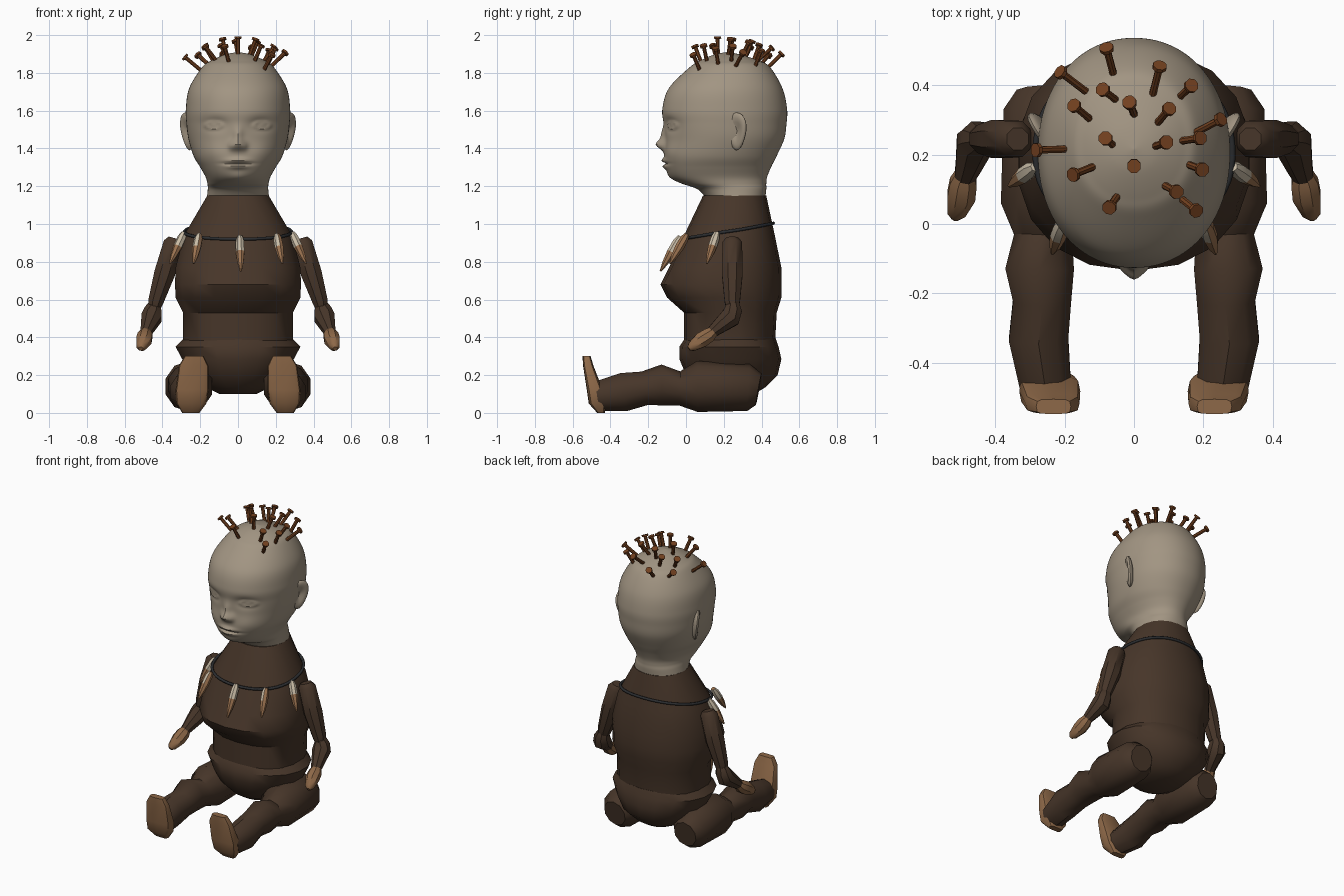
import bpy, bmesh, math
from mathutils import Vector

if "Cube" in bpy.data.objects:
    bpy.data.objects.remove(bpy.data.objects["Cube"])


def material(name, rgb):
    m = bpy.data.materials.new(name)
    m.diffuse_color = (*rgb, 1)
    m.use_nodes = True
    m.node_tree.nodes["Principled BSDF"].inputs["Base Color"].default_value = m.diffuse_color
    return m


CLAY = material("grey clay", (0.36, 0.30, 0.225))
BROWN = material("dark brown cloth", (0.062, 0.036, 0.022))
TAN = material("tan leather", (0.27, 0.14, 0.065))
RUST = material("rusty iron", (0.17, 0.052, 0.014))
BONE = material("bone", (0.58, 0.50, 0.38))
HORN = material("brown horn", (0.33, 0.17, 0.08))
CORD = material("black cord", (0.025, 0.027, 0.03))


def loft(name, rings, *mats):
    """Skin a list of closed rings and cap both ends."""
    bm = bmesh.new()
    vs = [[bm.verts.new(p) for p in r] for r in rings]
    n = len(vs[0])
    for a, b in zip(vs, vs[1:]):
        for i in range(n):
            j = (i + 1) % n
            bm.faces.new((a[i], a[j], b[j], b[i]))
    bm.faces.new(vs[0])
    bm.faces.new(vs[-1])
    bmesh.ops.recalc_face_normals(bm, faces=bm.faces)
    me = bpy.data.meshes.new(name)
    bm.to_mesh(me)
    bm.free()
    for m in mats:
        me.materials.append(m)
    ob = bpy.data.objects.new(name, me)
    bpy.context.collection.objects.link(ob)
    return ob


def power(v, p):
    return math.copysign(abs(v) ** p, v)


def oval(z, front, back, hw, n, p=1.0, cx=0.0):
    """Horizontal ring between a front and back y, with a half width."""
    cy, ry = (front + back) / 2, (back - front) / 2
    angles = [2 * math.pi * i / n for i in range(n)]
    return [Vector((cx + hw * power(math.sin(a), p), cy - ry * power(math.cos(a), p), z))
            for a in angles]


def tube(name, pts, side, n, *mats):
    """Limb through (x, y, z, radius across, radius deep); side mirrors x."""
    cs = [Vector((p[0] * side, p[1], p[2])) for p in pts]
    rings = []
    for i, (c, p) in enumerate(zip(cs, pts)):
        d = (cs[min(i + 1, len(cs) - 1)] - cs[max(i - 1, 0)]).normalized()
        u = Vector((1, 0, 0))
        u = (u - d * u.dot(d)).normalized()
        w = d.cross(u)
        rings.append([c + u * p[3] * math.cos(2 * math.pi * (k + .5) / n)
                      + w * p[-1] * math.sin(2 * math.pi * (k + .5) / n) for k in range(n)])
    return loft(name, rings, *mats)


def spline(rows, steps):
    """Catmull-Rom interpolation of profile rows."""
    out = []
    for i in range(len(rows) - 1):
        a, b, c, d = (rows[min(max(i + k, 0), len(rows) - 1)] for k in (-1, 0, 1, 2))
        for s in range(steps):
            t = s / steps
            out.append([.5 * (2 * q + (r - p) * t + (2 * p - 5 * q + 4 * r - e) * t * t
                              + (3 * q - p - 3 * r + e) * t ** 3)
                        for p, q, r, e in zip(a, b, c, d)])
    return out + [rows[-1]]


def g(u, v):
    return math.exp(-u * u - v * v)


# Head: lofted skull, rows are z, front, back, half width
SKULL = [(1.14, .105, .42, .165), (1.185, .06, .425, .16), (1.215, -.02, .425, .162),
         (1.25, -.08, .43, .172), (1.30, -.108, .45, .2), (1.36, -.115, .48, .235),
         (1.45, -.11, .52, .262), (1.53, -.118, .532, .273), (1.61, -.125, .535, .276),
         (1.72, -.09, .51, .258), (1.83, .02, .445, .19), (1.865, .075, .385, .142),
         (1.897, .15, .29, .07), (1.91, .214, .216, .001)]


def face_relief(v):
    """Push the front of the skull into a nose, lips and eyes."""
    x, z = abs(v.x), v.z
    e = math.hypot((x - .128) / .042, (z - 1.522) / .02)
    d = .045 * g(x / .035, (z - 1.42) / .028) + .02 * g(x / .024, (z - 1.47) / .04)
    d += .012 * g((x - .034) / .015, (z - 1.41) / .02)
    d += .016 * g(x / .055, (z - 1.336) / .013) + .016 * g(x / .05, (z - 1.304) / .013)
    d -= .014 * g(x / .07, (z - 1.32) / .007)
    d += .010 * g(x / .05, (z - 1.24) / .03) + .008 * g((x - .13) / .06, (z - 1.38) / .05)
    d -= .022 * g((x - .12) / .06, (z - 1.525) / .035)
    d += .016 * g((x - .128) / .035, (z - 1.522) / .016) + .007 * math.exp(-((e - 1) / .25) ** 2)
    return d


rings = [oval(*row, 160, .95) for row in spline(SKULL, 9)]
for ring in rings:
    for v in ring:
        if v.y < .15:
            v.y -= face_relief(v)
head = loft("head", rings, CLAY)

# Ears: dished ovals that flare out towards the back
for s in (1, -1):
    rings = []
    for k in range(13):
        t = math.pi * k / 12
        r, h = max(math.sin(t), .01), -math.cos(t)
        ring = []
        for i in range(24):
            a = 2 * math.pi * i / 24
            w = Vector((.026 * h, .058 * r * math.cos(a), .1 * r * math.sin(a)))
            if h > 0:
                w.x -= .03 * g(r / .6, 0)
            w.y *= 1 + .25 * math.sin(a)
            turn = math.radians(-32)
            x, y = w.x * math.cos(turn) - w.y * math.sin(turn), w.x * math.sin(turn) + w.y * math.cos(turn)
            ring.append(Vector((s * (.268 + x + .12 * w.z), .268 + y, 1.49 + w.z)))
        rings.append(ring)
    loft("ear", rings, CLAY)

# Torso and pelvis: rows are z, front, back, half width
TORSO = [(1.15, .09, .425, .165), (.94, -.01, .47, .29), (.77, -.09, .505, .335),
         (.68, -.135, .505, .338), (.61, -.10, .505, .335), (.53, -.01, .48, .295),
         (.34, -.01, .47, .295)]
PELVIS = [(.395, -.005, .475, .29), (.35, -.035, .49, .335), (.285, -.035, .505, .3),
          (.2, 0, .485, .25), (.135, .06, .42, .17), (.1, .12, .36, .1)]
loft("torso", [oval(*r, 18, .9) for r in TORSO], BROWN)
loft("pelvis", [oval(*r, 18, .95) for r in PELVIS], BROWN)

# Limbs
UPPER_ARM = [(.335, .245, .925, .035), (.342, .245, .9, .056), (.388, .245, .74, .06),
             (.435, .245, .59, .044), (.44, .245, .565, .038)]
FOREARM = [(.442, .25, .575, .036), (.45, .25, .545, .05), (.458, .235, .505, .058),
           (.478, .165, .45, .04), (.488, .135, .425, .032)]
HAND = [(.488, .145, .43, .03), (.492, .12, .41, .042), (.498, .08, .385, .044),
        (.512, .03, .35, .028), (.515, .015, .34, .012)]
LEG = [(.262, .385, .125, .08, .085), (.26, .33, .135, .122, .125), (.26, .06, .14, .13, .135),
       (.262, -.035, .13, .088, .09), (.272, -.13, .148, .104, .108), (.265, -.22, .13, .088, .09),
       (.275, -.33, .11, .09, .102), (.256, -.46, .09, .078, .08)]
FOOT = [(0, -.47, -.43, .045), (.05, -.515, -.425, .08), (.12, -.525, -.44, .088),
        (.25, -.545, -.49, .078), (.3, -.548, -.505, .05)]
for s in (1, -1):
    tube("upper_arm", UPPER_ARM, s, 8, BROWN)
    tube("forearm", FOREARM, s, 8, BROWN)
    tube("hand", HAND, s, 8, TAN)
    tube("leg", LEG, s, 10, BROWN)
    loft("foot", [oval(*r, 12, .5, s * (.25 - .06 * r[0])) for r in FOOT], TAN)

# Necklace cord, hugging the chest and rising at the back
curve = bpy.data.curves.new("necklace_cord", 'CURVE')
curve.dimensions = '3D'
curve.bevel_depth, curve.bevel_resolution = .009, 1
sp = curve.splines.new('POLY')
sp.points.add(47)
sp.use_cyclic_u = True
for i, pt in enumerate(sp.points):
    a = 2 * math.pi * i / 48
    z = .962 - .042 * math.cos(a)
    t = (z - .94) / .21
    ring = oval(z, -.01 + .1 * t - .008, .47 - .045 * t + .006, .29 - .125 * t + .006, 48, .9)
    pt.co = (*ring[i], 1)
curve.materials.append(CORD)
bpy.context.collection.objects.link(bpy.data.objects.new("necklace_cord", curve))

# Claws: start and tip points, bone with horn-coloured parts
CLAWS = [((.01, -.03, .935), (.015, -.135, .75)), ((.205, .005, .945), (.235, -.085, .79)),
         ((-.205, .005, .945), (-.235, -.085, .79)), ((.285, .165, .955), (.36, .11, .79)),
         ((-.285, .165, .955), (-.36, .11, .79))]
for k, (a, b) in enumerate(CLAWS):
    a, b = Vector(a), Vector(b)
    pts = [(*a.lerp(b, t), r) for t, r in
           ((0, .014), (.15, .023), (.45, .024), (.75, .017), (1, .005))]
    ob = tube("claw", pts, 1, 7, BONE, HORN)
    for f in ob.data.polygons:
        low = f.center.z < a.lerp(b, .5).z
        f.material_index = int(low or (k in (1, 2) and f.normal.x > 0))

# Nails: head x, y then base x, y
NAILS = [(-.215, .44, -.14, .383), (-.08, .51, -.06, .435), (.075, .458, .055, .378),
         (.167, .40, .135, .369), (-.175, .343, -.13, .305), (-.092, .389, -.055, .36),
         (-.014, .352, 0, .317), (.103, .334, .07, .294), (.253, .303, .18, .265),
         (-.285, .213, -.2, .216), (-.083, .248, -.063, .23), (.095, .236, .063, .225),
         (.193, .248, .14, .24), (-.178, .141, -.12, .164), (0, .167, 0, .169),
         (.198, .156, .16, .17), (.124, .092, .09, .11), (.181, .037, .14, .07),
         (-.072, .046, -.05, .078)]
bpy.context.view_layer.update()
for hx, hy, bx, by in NAILS:
    z = head.ray_cast((bx, by, 3), (0, 0, -1))[1].z
    top = Vector((hx, hy, z + .092 - .25 * math.hypot(hx - bx, hy - by)))
    base = Vector((bx, by, z))
    d = (top - base).normalized()
    tube("nail", [(*(top + d * o), r) for o, r in
                  ((-(top - base).length - .02, .011), (-.014, .011), (-.012, .021), (0, .021))],
         1, 8, RUST)

# Smooth shading with crisp edges
bpy.ops.object.select_all(action='DESELECT')
for ob in bpy.context.scene.objects:
    if ob.type == 'MESH':
        ob.select_set(True)
        bpy.context.view_layer.objects.active = ob
bpy.ops.object.shade_smooth_by_angle(angle=math.radians(38))
